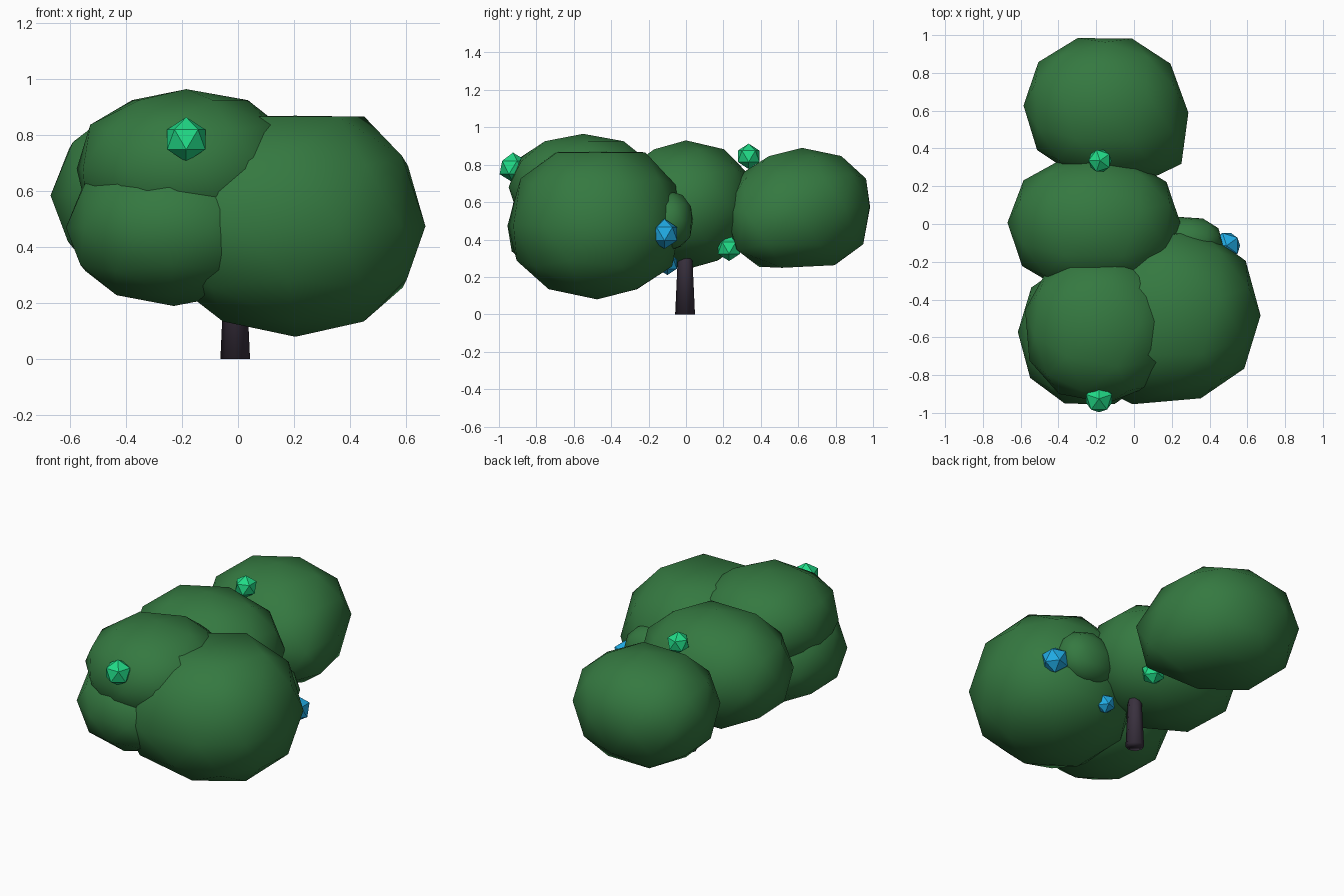
import bpy, bmesh
from math import copysign, pi
from mathutils import Matrix, Vector

if "Cube" in bpy.data.objects:
    bpy.data.objects.remove(bpy.data.objects["Cube"])


def material(name, rgb):
    m = bpy.data.materials.new(name)
    m.use_nodes = True
    m.diffuse_color = (*rgb, 1)
    bsdf = m.node_tree.nodes["Principled BSDF"]
    bsdf.inputs["Base Color"].default_value = (*rgb, 1)
    bsdf.inputs["Roughness"].default_value = 0.9
    return m


leaf = material("leaf green", (0.035, 0.19, 0.052))
bark = material("dark bark", (0.041, 0.03, 0.048))
emerald = material("bright green", (0.015, 0.7, 0.24))
azure = material("bright blue", (0.015, 0.41, 0.78))


def finish(name, bm, mat, smooth):
    mesh = bpy.data.meshes.new(name)
    bmesh.ops.recalc_face_normals(bm, faces=bm.faces)
    for f in bm.faces:
        f.smooth = smooth
    bm.to_mesh(mesh)
    bm.free()
    mesh.materials.append(mat)
    ob = bpy.data.objects.new(name, mesh)
    bpy.context.collection.objects.link(ob)


def clump(name, centre, radii, turn, flat=0, corner=(0, 0, 0)):
    """Low-poly leaf mass; flat = 1 or -1 levels its top or bottom,
    corner bulges it sideways in that direction."""
    bm = bmesh.new()
    bmesh.ops.create_icosphere(bm, subdivisions=2, radius=1)
    bmesh.ops.rotate(bm, verts=bm.verts, matrix=Matrix.Rotation(turn, 3, "Z"))
    pull = Vector(corner)
    for v in bm.verts:
        p = Vector([copysign(abs(c) ** 0.92, c) for c in v.co])
        if p.z * flat > 0:
            p.z = copysign(min(1, abs(p.z) * 1.15), p.z)
        reach = max(0, p.dot(pull.normalized())) ** 3
        v.co = Vector(centre) + Matrix.Diagonal(radii) @ p + pull * reach
    finish(name, bm, leaf, True)


def fruit(name, centre, radius, mat, turn):
    """Faceted twenty-sided fruit."""
    bm = bmesh.new()
    bmesh.ops.create_icosphere(bm, subdivisions=1, radius=radius)
    bmesh.ops.rotate(bm, verts=bm.verts, matrix=Matrix.Rotation(turn, 3, "Z"))
    bmesh.ops.translate(bm, verts=bm.verts, vec=Vector(centre))
    finish(name, bm, mat, False)


# Foliage
clump("back_foliage", (-0.16, 0.62, 0.575), (0.425, 0.38, 0.315), 0.3, -1, (0.07, -0.07, -0.03))
clump("middle_foliage", (-0.21, 0.0, 0.585), (0.46, 0.37, 0.345), 0.3)
clump("upper_front_foliage", (-0.185, -0.55, 0.68), (0.4, 0.4, 0.285), 0.1)
clump("lower_front_foliage", (-0.23, -0.58, 0.47), (0.385, 0.39, 0.28), 0.3)
clump("large_side_foliage", (0.205, -0.475, 0.475), (0.465, 0.465, 0.395), 0.3, 1, (-0.08, -0.06, 0))
clump("small_side_foliage", (0.28, -0.09, 0.5), (0.19, 0.13, 0.16), 0.2)

# Trunk
bm = bmesh.new()
bmesh.ops.create_cone(bm, cap_ends=True, segments=8, radius1=0.053, radius2=0.03, depth=0.5)
bmesh.ops.translate(bm, verts=bm.verts, vec=Vector((-0.01, -0.005, 0.25)))
finish("trunk", bm, bark, True)

# Fruit
fruit("front_green_fruit", (-0.185, -0.925, 0.785), 0.08, emerald, pi / 2)
fruit("top_green_fruit", (-0.18, 0.335, 0.845), 0.068, emerald, pi)
fruit("low_green_fruit", (0.05, 0.23, 0.355), 0.07, emerald, pi)
fruit("side_blue_fruit", (0.49, -0.115, 0.43), 0.08, azure, pi)
fruit("low_blue_fruit", (0.13, -0.1, 0.27), 0.06, azure, pi)
